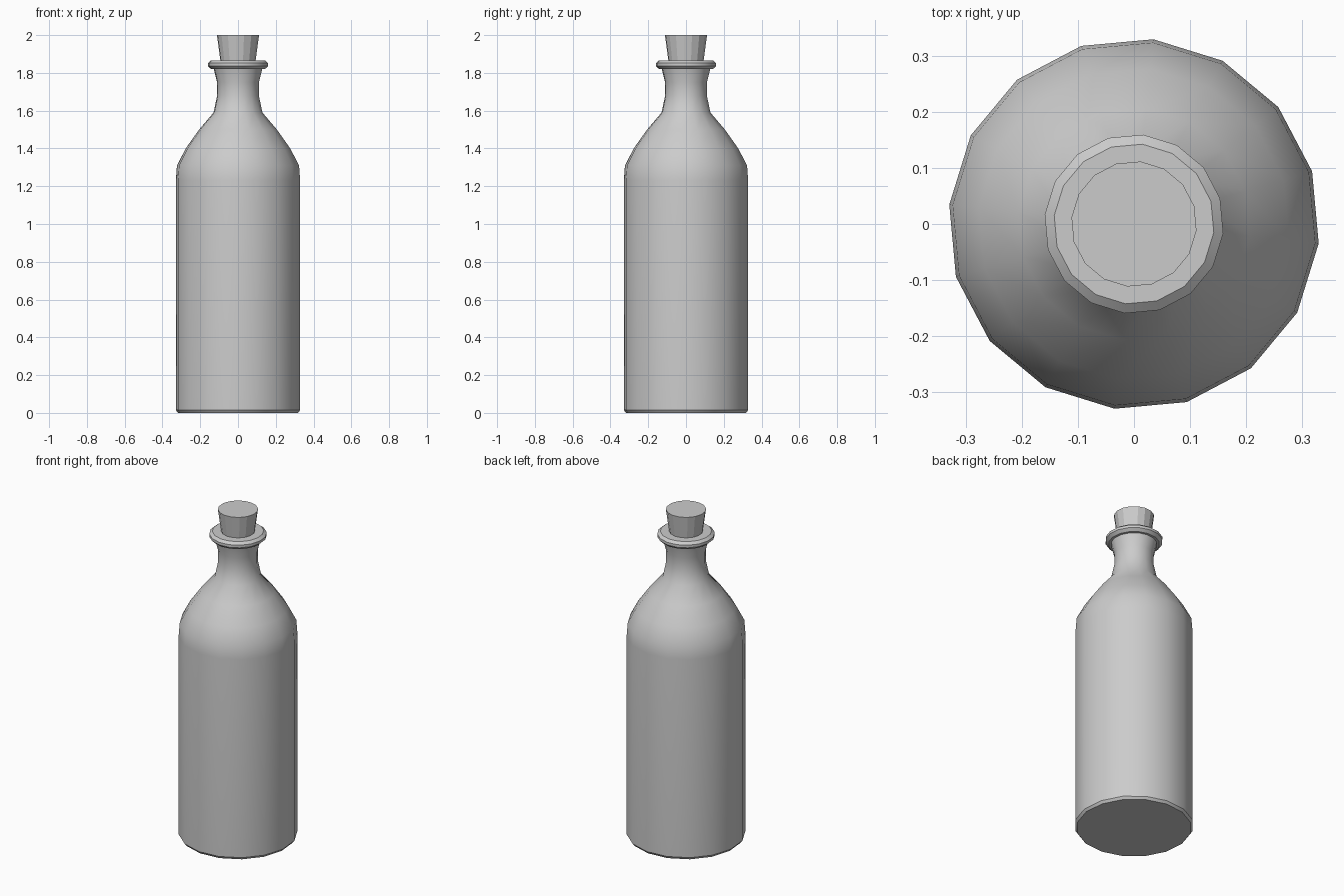
import bpy, bmesh, math

if "Cube" in bpy.data.objects:
    bpy.data.objects.remove(bpy.data.objects["Cube"])

SIDES = 16
PHASE = math.radians(-6)


def lathe(name, profile, smooth):
    """Closed turned solid from (radius, height) points, bottom to top."""
    bm = bmesh.new()
    rings = []
    for r, z in profile:
        ring = []
        for i in range(SIDES):
            a = PHASE + 2 * math.pi * i / SIDES
            ring.append(bm.verts.new((r * math.cos(a), r * math.sin(a), z)))
        rings.append(ring)
    for low, high in zip(rings, rings[1:]):
        for i in range(SIDES):
            j = (i + 1) % SIDES
            bm.faces.new((low[i], low[j], high[j], high[i]))
    bm.faces.new(rings[0][::-1])
    bm.faces.new(rings[-1])
    mesh = bpy.data.meshes.new(name)
    bm.to_mesh(mesh)
    bm.free()
    obj = bpy.data.objects.new(name, mesh)
    bpy.context.collection.objects.link(obj)
    if smooth:
        bpy.ops.object.select_all(action='DESELECT')
        obj.select_set(True)
        bpy.context.view_layer.objects.active = obj
        bpy.ops.object.shade_smooth_by_angle(angle=math.radians(29))
    return obj


# Bottle: body, shoulder and waisted neck
lathe("bottle", [
    (0.32, 0.0), (0.331, 0.015), (0.331, 1.23), (0.325, 1.31),
    (0.278, 1.40), (0.207, 1.50), (0.13, 1.59), (0.111, 1.68),
    (0.111, 1.75), (0.13, 1.825),
], True)

# Rolled lip around the mouth
lathe("lip", [
    (0.143, 1.82), (0.16, 1.836), (0.16, 1.852), (0.143, 1.866),
], True)

# Tapered stopper
lathe("cork", [(0.093, 1.86), (0.112, 2.0)], False)
